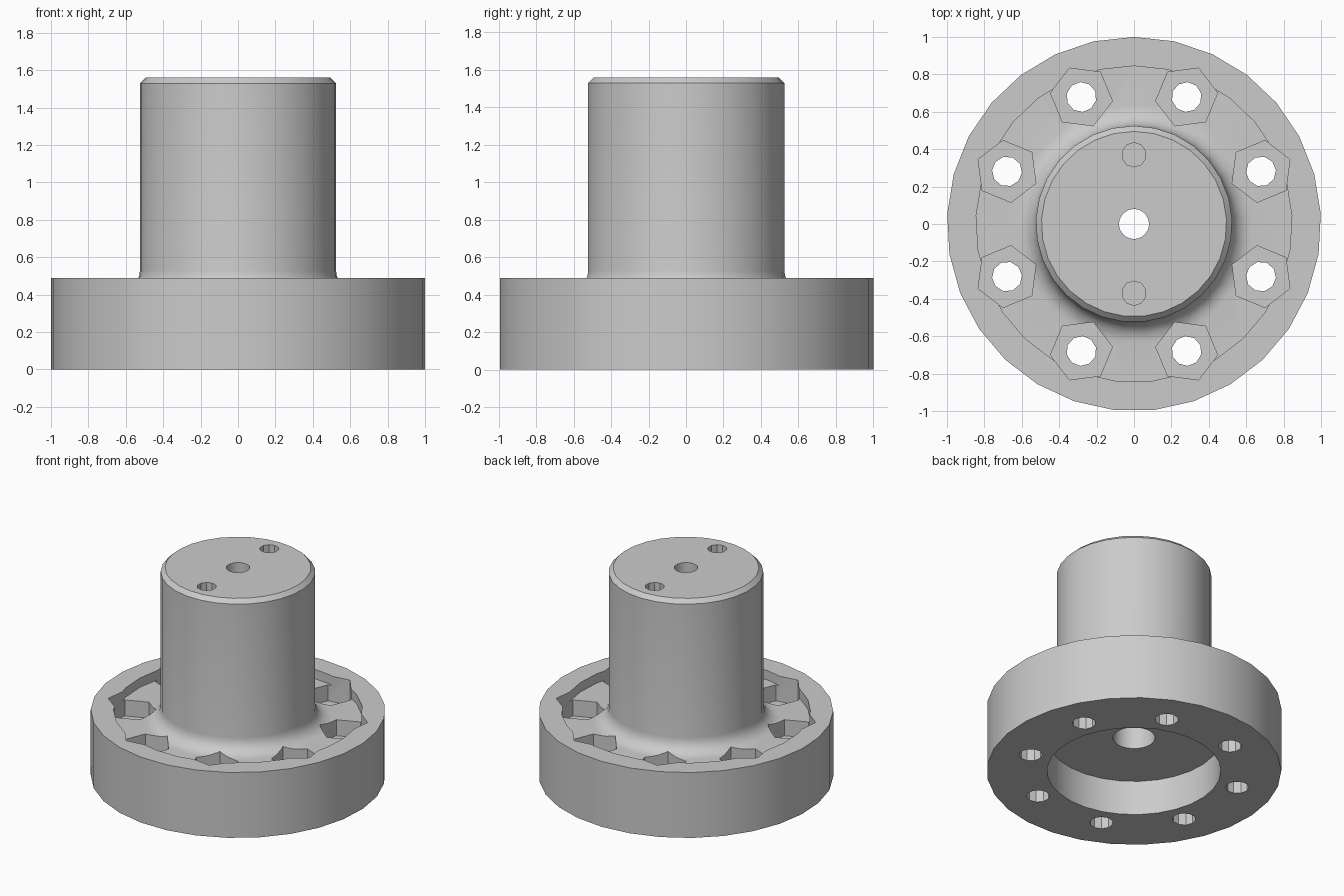
import bpy, bmesh, math
from mathutils import Matrix, Vector

if "Cube" in bpy.data.objects:
    bpy.data.objects.remove(bpy.data.objects["Cube"], do_unlink=True)

SIDES = 29
BOLT_RADIUS = 0.735
FLOOR, FILLET, SHAFT = 0.42, 0.11, 0.525

steel = bpy.data.materials.new("grey_metal")
steel.use_nodes = True
GREY = (0.6, 0.6, 0.6, 1)
steel.diffuse_color = GREY
steel.node_tree.nodes["Principled BSDF"].inputs["Base Color"].default_value = GREY


def make_object(name, bm):
    bmesh.ops.recalc_face_normals(bm, faces=bm.faces)
    mesh = bpy.data.meshes.new(name)
    bm.to_mesh(mesh)
    bm.free()
    mesh.materials.append(steel)
    obj = bpy.data.objects.new(name, mesh)
    bpy.context.collection.objects.link(obj)
    return obj


def lathe(name, profile):
    """Revolve a closed (radius, height) outline around z."""
    bm = bmesh.new()
    rings = []
    for i in range(SIDES):
        a = math.pi / 2 + math.tau * i / SIDES
        rings.append([bm.verts.new((r * math.cos(a), r * math.sin(a), z)) for r, z in profile])
    n = len(profile)
    for i in range(SIDES):
        r0, r1 = rings[i], rings[(i + 1) % SIDES]
        for j in range(n):
            k = (j + 1) % n
            bm.faces.new((r0[j], r1[j], r1[k], r0[k]))
    return make_object(name, bm)


def add_prism(bm, x, y, radius, low, high, sides, turn=0.0):
    place = Matrix.Translation(Vector((x, y, (low + high) / 2))) @ Matrix.Rotation(turn, 4, "Z")
    bmesh.ops.create_cone(bm, cap_ends=True, segments=sides, radius1=radius,
                          radius2=radius, depth=high - low, matrix=place)


# Flange, recess, filleted shaft, stepped bore and underside pocket
fillet = []
for i in range(7):
    a = math.pi / 2 * i / 6
    fillet.append((SHAFT + FILLET * (1 - math.sin(a)), FLOOR + FILLET * (1 - math.cos(a))))
profile = [(0.143, 0.26), (0.59, 0.26), (0.59, 0), (1, 0), (1, 0.49), (0.845, 0.49),
           (0.845, FLOOR)] + fillet + [(SHAFT, 1.53), (0.495, 1.56), (0.08, 1.56),
                                       (0.08, 1.36), (0.143, 1.36)]
hub = lathe("flanged_hub", profile)

# Cutters: hexagonal nut pockets, bolt holes and blind dowel holes
pockets, holes = bmesh.new(), bmesh.new()
for i in range(8):
    a = math.pi / 8 + i * math.pi / 4
    x, y = BOLT_RADIUS * math.cos(a), BOLT_RADIUS * math.sin(a)
    add_prism(pockets, x, y, 0.167, 0.30, 0.7, 6, a + math.pi / 6)
    add_prism(holes, x, y, 0.08, -0.1, 0.7, 10, a)
for side in (-1, 1):
    add_prism(holes, 0, 0.37 * side, 0.065, 1.26, 1.7, 10)

bpy.context.view_layer.objects.active = hub
for cutter in (make_object("nut_pocket_cutter", pockets), make_object("hole_cutter", holes)):
    cutter.hide_render = True
    mod = hub.modifiers.new(cutter.name, "BOOLEAN")
    mod.operation = "DIFFERENCE"
    mod.solver = "EXACT"
    mod.object = cutter
    bpy.ops.object.modifier_apply(modifier=mod.name)
    bpy.data.objects.remove(cutter, do_unlink=True)

# Smooth round walls, crisp edges
bpy.ops.object.select_all(action="DESELECT")
hub.select_set(True)
bpy.context.view_layer.objects.active = hub
bpy.ops.object.shade_smooth_by_angle(angle=math.radians(30))
